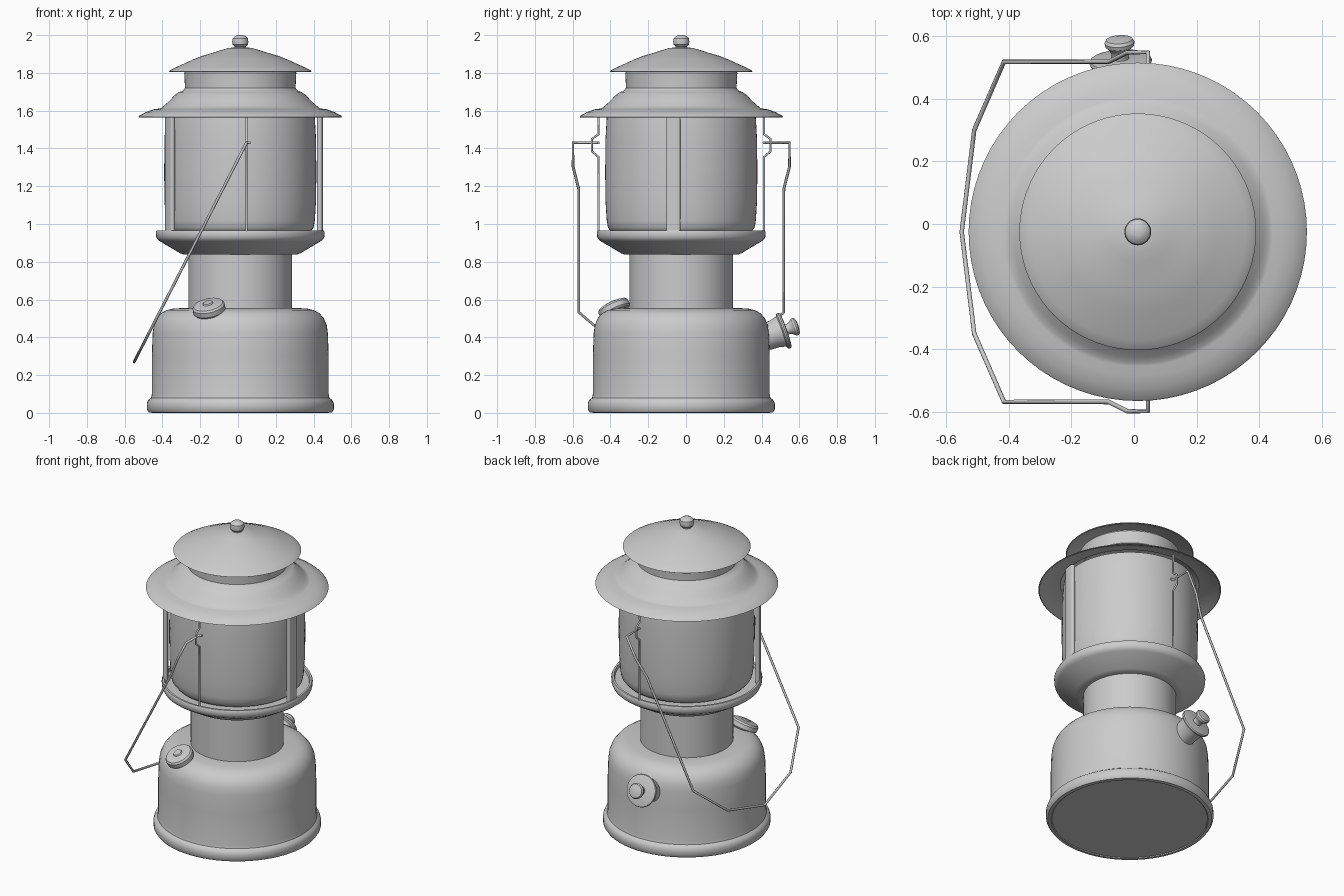
import bpy, bmesh, math
from mathutils import Vector, Matrix

CX, CY = 0.012, -0.025   # lantern axis


def finish(name, bm, angle=35):
    bmesh.ops.recalc_face_normals(bm, faces=bm.faces)
    mesh = bpy.data.meshes.new(name)
    bm.to_mesh(mesh)
    bm.free()
    ob = bpy.data.objects.new(name, mesh)
    bpy.context.collection.objects.link(ob)
    bpy.ops.object.select_all(action='DESELECT')
    ob.select_set(True)
    bpy.context.view_layer.objects.active = ob
    bpy.ops.object.shade_smooth_by_angle(angle=math.radians(angle))
    return ob


def lathe(name, profile, origin=(CX, CY, 0), axis=(0, 0, 1), n=72):
    """Spin (radius, height) points around an axis; radius 0 makes a pole."""
    bm = bmesh.new()
    rings = []
    for r, z in profile:
        if r == 0:
            rings.append([bm.verts.new((0, 0, z))])
        else:
            rings.append([bm.verts.new((r * math.cos(2 * math.pi * i / n),
                                        r * math.sin(2 * math.pi * i / n), z)) for i in range(n)])
    for a, b in zip(rings, rings[1:]):
        for i in range(n):
            j = (i + 1) % n
            quad = [a[i % len(a)], a[j % len(a)], b[j % len(b)], b[i % len(b)]]
            bm.faces.new(list(dict.fromkeys(quad)))
    rot = Vector((0, 0, 1)).rotation_difference(Vector(axis)).to_matrix().to_4x4()
    bm.transform(Matrix.Translation(origin) @ rot)
    return finish(name, bm)


def wire(name, points, radius):
    """Round wire along a polyline."""
    cu = bpy.data.curves.new(name, 'CURVE')
    cu.dimensions = '3D'
    cu.bevel_depth = radius
    cu.bevel_resolution = 2
    cu.use_fill_caps = True
    sp = cu.splines.new('POLY')
    sp.points.add(len(points) - 1)
    for p, co in zip(sp.points, points):
        p.co = (*co, 1)
    ob = bpy.data.objects.new(name, cu)
    bpy.context.collection.objects.link(ob)
    return ob


# fuel tank with rolled foot and rounded shoulder
lathe("fuel_tank", [(0, 0.005), (0.46, 0.005), (0.465, 0), (0.485, 0.003), (0.495, 0.018), (0.495, 0.05),
                    (0.488, 0.068), (0.472, 0.08), (0.468, 0.1), (0.468, 0.3), (0.464, 0.42),
                    (0.458, 0.465), (0.443, 0.50), (0.42, 0.527), (0.39, 0.544), (0.35, 0.553),
                    (0.27, 0.556), (0, 0.556)])

# neck between tank and burner tray
lathe("neck", [(0, 0.55), (0.275, 0.55), (0.275, 0.85), (0, 0.85)])

# burner tray under the globe
lathe("burner_tray", [(0.27, 0.838), (0.302, 0.838), (0.32, 0.846), (0.425, 0.908), (0.438, 0.918),
                      (0.445, 0.932), (0.447, 0.955), (0.442, 0.966), (0.43, 0.966), (0.425, 0.95),
                      (0.27, 0.945), (0.27, 0.838)])

# globe
lathe("globe", [(0, 0.945), (0.33, 0.945), (0.37, 0.958), (0.388, 0.98), (0.395, 1.02), (0.401, 1.12),
                (0.403, 1.27), (0.401, 1.45), (0.395, 1.56), (0.39, 1.60), (0, 1.60)])

# wide ventilator hood with its chimney
lathe("hood", [(0.285, 1.815), (0.297, 1.80), (0.295, 1.78), (0.293, 1.72), (0.304, 1.706),
               (0.325, 1.698), (0.348, 1.682), (0.375, 1.652), (0.40, 1.63), (0.418, 1.615),
               (0.43, 1.611), (0.46, 1.607), (0.50, 1.592), (0.535, 1.573), (0.54, 1.567),
               (0.535, 1.565), (0.495, 1.582), (0.455, 1.597), (0.41, 1.603), (0.37, 1.642),
               (0.325, 1.687), (0.285, 1.71), (0.285, 1.815)])

# small top cap
lathe("top_cap", [(0, 1.936), (0.035, 1.935), (0.065, 1.931), (0.10, 1.921), (0.16, 1.902),
                  (0.205, 1.889), (0.25, 1.871), (0.30, 1.848), (0.345, 1.828), (0.373, 1.813),
                  (0.378, 1.808), (0.373, 1.805), (0.34, 1.819), (0.29, 1.842), (0.2, 1.875), (0, 1.90)])

# cap nut
lathe("cap_nut", [(0, 1.92), (0.03, 1.92), (0.03, 1.94), (0.04, 1.949), (0.043, 1.965), (0.04, 1.983),
                  (0.028, 1.995), (0.012, 2.0), (0, 2.0)], n=32)

# flat posts holding up the hood
for name, deg in (("right_post", -5.7), ("left_post", 209)):
    bm = bmesh.new()
    bmesh.ops.create_cube(bm, size=1)
    bmesh.ops.scale(bm, vec=(0.026, 0.074, 0.635), verts=bm.verts)
    bmesh.ops.bevel(bm, geom=[e for e in bm.edges if abs(e.verts[0].co.z - e.verts[1].co.z) > 0.5],
                    offset=0.01, segments=3, profile=0.5, affect='EDGES')
    bm.transform(Matrix.Translation((CX, CY, 0)) @ Matrix.Rotation(math.radians(deg), 4, 'Z')
                 @ Matrix.Translation((0.425, 0, 1.267)))
    finish(name, bm)

# front and back wire posts with an outward kink for the handle
PX = 0.045
for name, s in (("front_wire_post", -1), ("back_wire_post", 1)):
    wire(name, [(PX, CY + s * r, z) for r, z in ((0.438, 0.95), (0.438, 1.355), (0.473, 1.385),
                                                 (0.473, 1.45), (0.438, 1.475), (0.438, 1.60))], 0.006)

# carrying handle, swung down to the left in one tilted plane
half = [(0.065, 0.438), (PX, 0.438), (PX, 0.573), (-0.02, 0.573), (-0.08, 0.543), (-0.415, 0.543), (-0.51, 0.325)]


def handle_point(x, y):
    return (x, CY + y, 1.43 + 1.95 * (min(x, PX) - PX))


wire("carry_handle", [handle_point(x, -y) for x, y in half] + [handle_point(-0.55, 0)]
     + [handle_point(x, y) for x, y in reversed(half)], 0.0075)

# filler cap on the front shoulder, leaning outward
d = Vector((-0.165, -0.355, 0)).normalized()
tilt = math.radians(27)
cap_axis = d * math.sin(tilt) + Vector((0, 0, math.cos(tilt)))
lathe("filler_cap", [(0, -0.06), (0.055, -0.06), (0.06, -0.025), (0.078, -0.022), (0.086, -0.012),
                     (0.086, 0.014), (0.078, 0.025), (0.06, 0.03), (0.028, 0.03), (0.024, 0.037), (0, 0.037)],
      origin=Vector((CX, CY, 0.552)) + d * 0.392, axis=cap_axis, n=40)

# pump housing and knob on the back
pump_axis = Vector((-0.06, 0.94, 0.33)).normalized()
pump_at = (-0.043, 0.525, 0.438)
lathe("pump_housing", [(0, -0.16), (0.07, -0.16), (0.075, -0.06), (0.084, -0.022), (0.097, -0.016),
                       (0.1, -0.008), (0.097, 0.0), (0.085, 0.004), (0, 0.004)],
      origin=pump_at, axis=pump_axis, n=40)
lathe("pump_knob", [(0, 0), (0.028, 0), (0.028, 0.02), (0.034, 0.034), (0.046, 0.046), (0.048, 0.058),
                    (0.042, 0.068), (0.02, 0.073), (0, 0.073)],
      origin=pump_at, axis=pump_axis, n=32)
